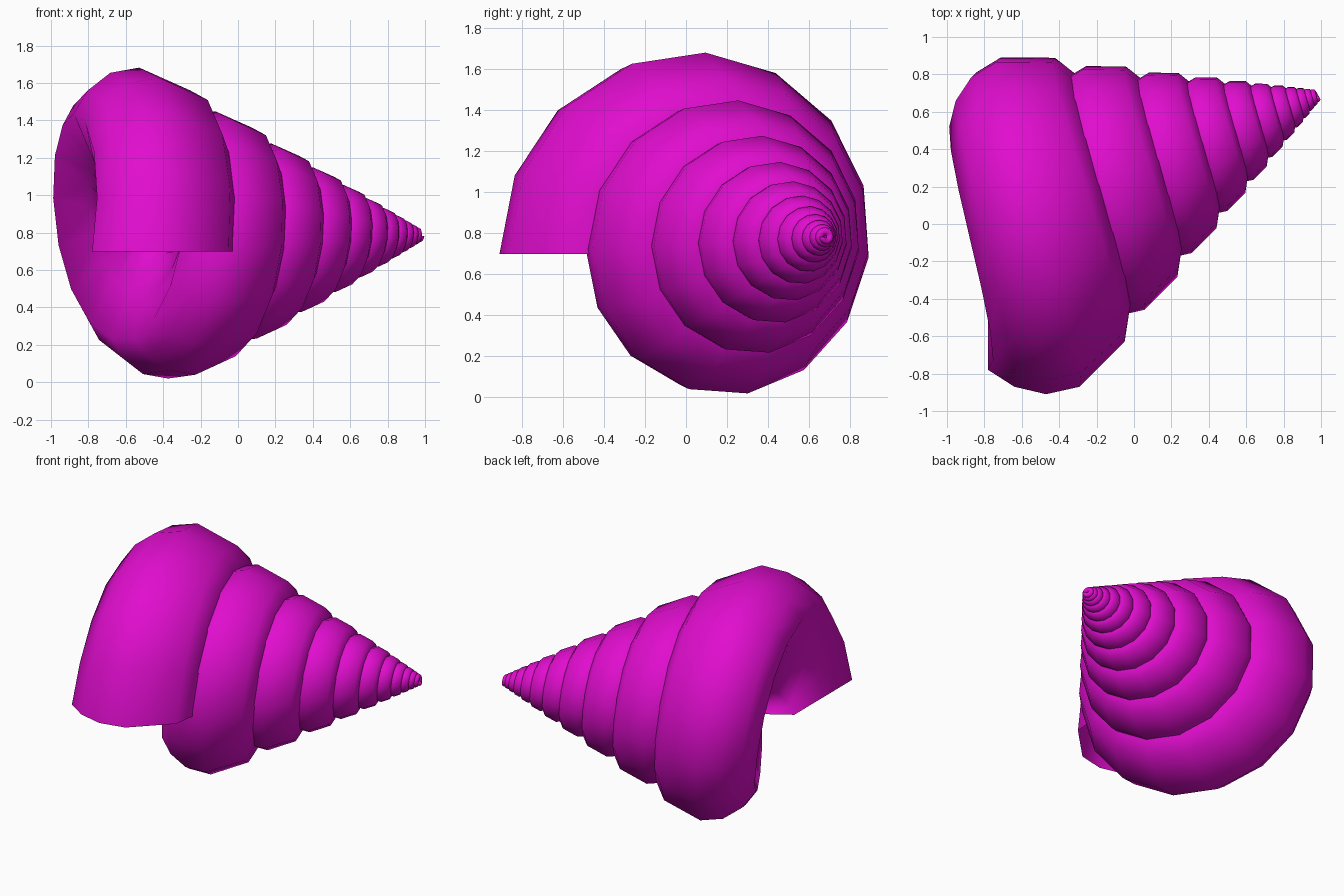
import bpy, bmesh, math
from mathutils import Vector, Matrix

if "Cube" in bpy.data.objects:
    bpy.data.objects.remove(bpy.data.objects["Cube"])

APEX = Vector((1.035, 0.71, 0.785))     # point the spiral shrinks towards
TILT = math.radians(22)
AXIS = Vector((-math.cos(TILT), -math.sin(TILT), 0))
STEPS, TURNS, SHRINK = 15, 11, 0.74     # segments per whorl, whorls, scale per whorl

# Opening of the shell, a closed outline lying in the plane z = 0.7
LIP = [(-0.78, -0.78), (-0.64, -0.87), (-0.47, -0.91), (-0.29, -0.87),
       (-0.05, -0.63), (-0.03, -0.47), (-0.07, -0.30), (-0.22, -0.14),
       (-0.42, -0.04), (-0.62, -0.02), (-0.78, -0.12), (-0.78, -0.45)]

# Spiral shell: the opening is turned and shrunk step by step towards the apex
bm = bmesh.new()
rings = []
for k in range(STEPS * TURNS + 1):
    turn = Matrix.Rotation(math.tau * k / STEPS, 3, AXIS)
    size = SHRINK ** (k / STEPS)
    rings.append([bm.verts.new(APEX + size * (turn @ (Vector((x, y, 0.7)) - APEX)))
                  for x, y in LIP])

# Choose the winding direction that carries the lip upwards first
if rings[2][2].co.z < 0.7:
    for k, ring in enumerate(rings):
        turn = Matrix.Rotation(-math.tau * k / STEPS, 3, AXIS)
        size = SHRINK ** (k / STEPS)
        for v, (x, y) in zip(ring, LIP):
            v.co = APEX + size * (turn @ (Vector((x, y, 0.7)) - APEX))

n = len(LIP)
for a, b in zip(rings, rings[1:]):
    for i in range(n):
        j = (i + 1) % n
        bm.faces.new((a[i], a[j], b[j], b[i]))
bm.faces.new(rings[-1])                 # closed tip
bmesh.ops.recalc_face_normals(bm, faces=bm.faces)
# Make sure the normals face out of the tube at the outer lip
bm.faces.ensure_lookup_table()
if bm.faces[2].normal.y > 0:
    bmesh.ops.reverse_faces(bm, faces=bm.faces)
for f in bm.faces:
    f.smooth = True

mesh = bpy.data.meshes.new("spiral_shell")
bm.to_mesh(mesh)
bm.free()
shell = bpy.data.objects.new("spiral_shell", mesh)
bpy.context.collection.objects.link(shell)

mat = bpy.data.materials.new("magenta")
mat.diffuse_color = (0.75, 0.004, 0.62, 1)
mat.use_nodes = True
mat.node_tree.nodes["Principled BSDF"].inputs["Base Color"].default_value = mat.diffuse_color
mesh.materials.append(mat)
